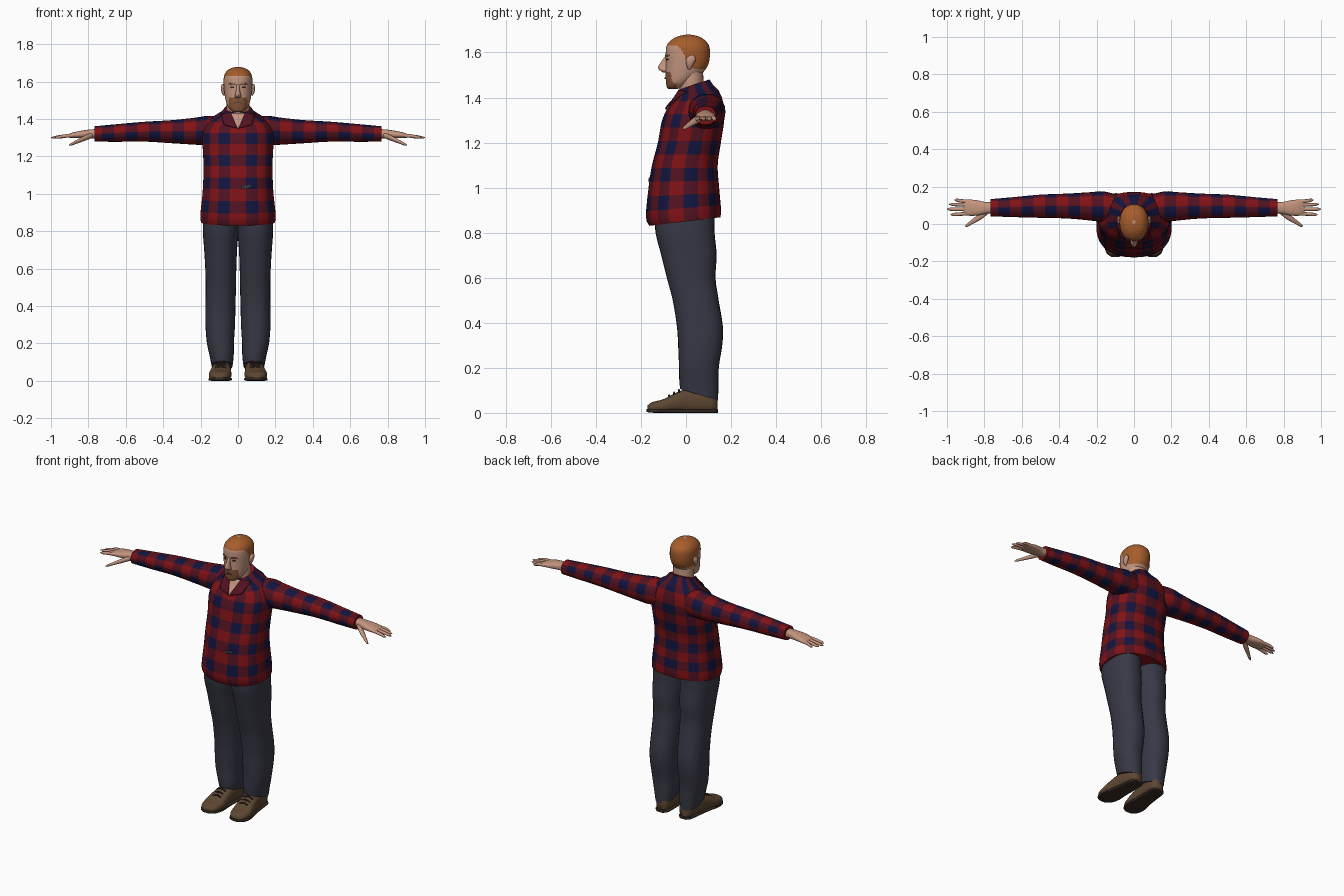
import bpy, bmesh, math
from mathutils import Vector
from mathutils.bvhtree import BVHTree

if "Cube" in bpy.data.objects:
    bpy.data.objects.remove(bpy.data.objects["Cube"])


def material(name, r, g, b):
    m = bpy.data.materials.new(name)
    m.use_nodes = True
    m.diffuse_color = (r, g, b, 1)
    m.node_tree.nodes["Principled BSDF"].inputs["Base Color"].default_value = (r, g, b, 1)
    return m


skin = material("skin", .55, .3, .21)
hair = material("ginger_hair", .38, .11, .025)
beard = material("brown_beard", .24, .09, .04)
red = material("plaid_red", .22, .006, .008)
maroon = material("plaid_maroon", .085, .006, .015)
navy = material("plaid_navy", .006, .007, .05)
cloth = material("charcoal_trousers", .04, .04, .062)
leather = material("brown_leather", .11, .062, .032)
sole_mat = material("dark_sole", .04, .025, .016)
dark = material("dark_detail", .03, .02, .016)
PLAID = [red, maroon, navy]


def finish(bm, name, mats, angle=50):
    bmesh.ops.remove_doubles(bm, verts=bm.verts, dist=1e-5)
    bmesh.ops.recalc_face_normals(bm, faces=bm.faces)
    me = bpy.data.meshes.new(name)
    bm.to_mesh(me)
    bm.free()
    for m in mats:
        me.materials.append(m)
    me.shade_smooth()
    me.set_sharp_from_angle(angle=math.radians(angle))
    ob = bpy.data.objects.new(name, me)
    bpy.context.collection.objects.link(ob)
    return ob


def sample(rows, t):
    """Smooth curve through the rows, keyed by their first number."""
    k = max(i for i in range(len(rows) - 1) if rows[i][0] <= t or i == 0)
    a, b = rows[k], rows[k + 1]
    p, q = rows[max(k - 1, 0)], rows[min(k + 2, len(rows) - 1)]
    h = b[0] - a[0]
    u = (t - a[0]) / h
    out = []
    for c in range(1, len(a)):
        ma = (b[c] - p[c]) / (b[0] - p[0]) * h
        mb = (q[c] - a[c]) / (q[0] - a[0]) * h
        out.append((2*u**3 - 3*u*u + 1) * a[c] + (u**3 - 2*u*u + u) * ma
                   + (3*u*u - 2*u**3) * b[c] + (u**3 - u*u) * mb)
    return out


def loft(name, rows, mats, axis="z", rings=16, cols=24, power=2.0,
         side=1, warp=None, rule=None, angle=50):
    """Rows are (position, centre a, radius a, centre b, radius b) along an axis."""
    bm = bmesh.new()
    grid = []
    for i in range(rings + 1):
        t = rows[0][0] + (rows[-1][0] - rows[0][0]) * i / rings
        ca, ra, cb, rb = sample(rows, t)
        ring = []
        for j in range(cols):
            w = math.tau * j / cols
            c, s = math.cos(w), math.sin(w)
            a = ca + ra * math.copysign(abs(c) ** (2 / power), c)
            b = cb + rb * math.copysign(abs(s) ** (2 / power), s)
            p = Vector({"z": (a, b, t), "x": (t, a, b), "y": (a, t, b)}[axis])
            if warp:
                p = warp(p)
            p.x *= side
            ring.append(bm.verts.new(p))
        grid.append(ring)
    for i in range(rings):
        for j in range(cols):
            k = (j + 1) % cols
            f = bm.faces.new((grid[i][j], grid[i][k], grid[i + 1][k], grid[i + 1][j]))
            if rule:
                f.material_index = rule(i, j, f.calc_center_median())
    bm.faces.new(grid[0])
    bm.faces.new(grid[-1])
    return finish(bm, name, mats, angle)


def decal(name, target, corners, mat, lift=.003, thick=.003, n=6):
    """Thin plate laid on the front of a part; corners are four (x, z) points."""
    tree = BVHTree.FromPolygons([v.co for v in target.data.vertices],
                                [p.vertices[:] for p in target.data.polygons])
    bm = bmesh.new()
    p0, p1, p2, p3 = [Vector((x, 0, z)) for x, z in corners]
    g = []
    for i in range(n + 1):
        for j in range(n + 1):
            p = p0.lerp(p1, i / n).lerp(p3.lerp(p2, i / n), j / n)
            hit = tree.ray_cast(Vector((p.x, -1, p.z)), Vector((0, 1, 0)))[0]
            hit = hit or tree.find_nearest(p)[0]
            g.append(bm.verts.new(hit - Vector((0, lift, 0))))
    for i in range(n):
        for j in range(n):
            k = i * (n + 1) + j
            bm.faces.new((g[k], g[k + n + 1], g[k + n + 2], g[k + 1]))
    ob = finish(bm, name, [mat])
    mod = ob.modifiers.new("thickness", "SOLIDIFY")
    mod.thickness, mod.offset = thick, 0
    return ob


def plaid(i, j, c):
    return (i // 3) % 2 + (j // 3 + 1) % 2


# Shirt body: slanted hem, and a collar that rises at the back
def shirt_warp(p):
    low = max(0, 1 - (p.z - .85) / .2)
    high = max(0, (p.z - 1.36) / .1)
    p.z += p.y * (.12 * low + .4 * high)
    return p


shirt = loft("shirt", [
    (.85, 0, .198, -.005, .158), (.88, 0, .202, -.011, .167), (1, 0, .19, -.01, .157),
    (1.1, 0, .185, -.005, .146), (1.2, 0, .186, .015, .14), (1.3, 0, .19, .032, .138),
    (1.36, 0, .175, .045, .123), (1.4, 0, .135, .05, .1), (1.425, 0, .088, .042, .078),
    (1.445, 0, .07, .038, .066)], PLAID, rings=30, cols=54, power=2.35,
    warp=shirt_warp, rule=plaid)

# Open neck, collar flaps and a small patch
decal("open_neck", shirt, [(0, 1.345), (0, 1.345), (.042, 1.43), (-.042, 1.43)], skin)
decal("shirt_patch", shirt, [(.02, 1.025), (.075, 1.035), (.075, 1.05), (.02, 1.04)], cloth)
for s, label in ((1, "left"), (-1, "right")):
    decal(label + "_collar", shirt, [(s * .004, 1.35), (s * .075, 1.37),
          (s * .09, 1.425), (s * .04, 1.435)], maroon, lift=.008, thick=.006)

# Neck and head with hair and beard painted by position
loft("neck", [(1.34, 0, .062, .035, .055), (1.44, 0, .062, .025, .055),
              (1.53, 0, .06, .025, .05)], [skin], rings=8)


def head_rule(i, j, c):
    u = min(1, max(0, (c.y + .045) / .085))
    if c.z > 1.63 - .105 * u * u * (3 - 2 * u):
        return 1
    mouth = abs(c.x) < .02 and 1.482 < c.z < 1.49
    chin = c.y < -.04 and abs(c.x) < .05 and c.z < 1.513 and not mouth
    return 2 if chin else 0


head = loft("head", [
    (1.437, 0, .02, -.06, .018), (1.445, 0, .038, -.05, .035), (1.47, 0, .056, -.032, .057),
    (1.51, 0, .068, -.008, .083), (1.55, 0, .074, .005, .095), (1.6, 0, .077, .008, .098),
    (1.635, 0, .073, .008, .092), (1.66, 0, .056, .009, .068), (1.673, 0, .034, .01, .041),
    (1.679, 0, .008, .01, .01)], [skin, hair, beard], rings=60, cols=64, power=2.15,
    rule=head_rule)
loft("nose", [(1.511, 0, .008, -.09, .012), (1.52, 0, .019, -.095, .021),
              (1.532, 0, .015, -.097, .028), (1.555, 0, .01, -.094, .019),
              (1.585, 0, .008, -.085, .006)], [skin], rings=12, cols=16)
decal("mouth", head, [(-.018, 1.483), (.018, 1.483), (.016, 1.488), (-.016, 1.488)], dark)

for s, label in ((1, "left"), (-1, "right")):
    decal(label + "_eye", head, [(s * .02, 1.565), (s * .042, 1.566),
          (s * .038, 1.574), (s * .024, 1.574)], dark, lift=.001)
    decal(label + "_eyebrow", head, [(s * .014, 1.581), (s * .05, 1.584),
          (s * .046, 1.592), (s * .016, 1.588)], beard)
    loft(label + "_ear", [(1.525, .075, .003, .015, .005), (1.54, .078, .009, .016, .013),
         (1.57, .081, .011, .022, .022), (1.588, .081, .004, .026, .009)],
         [skin], rings=8, cols=12, side=s)

    # Sleeve, palm, fingers and thumb
    loft(label + "_sleeve", [
        (.1, .09, .07, 1.34, .075), (.17, .093, .082, 1.338, .078), (.22, .094, .077, 1.335, .073),
        (.35, .096, .067, 1.332, .062), (.5, .095, .062, 1.332, .053),
        (.65, .09, .053, 1.325, .047), (.768, .087, .046, 1.32, .041)],
        PLAID, axis="x", rings=32, side=s, power=2.2, rule=plaid)
    loft(label + "_palm", [
        (.74, .088, .032, 1.32, .026), (.79, .086, .031, 1.32, .024), (.84, .086, .041, 1.317, .02),
        (.89, .088, .043, 1.312, .014), (.912, .09, .036, 1.309, .007)],
        [skin], axis="x", rings=12, side=s, power=2.5)
    for finger, y, tip, spread in (("index", .056, .982, -.006), ("middle", .079, 1, 0),
                                   ("ring", .101, .988, .004), ("little", .12, .96, .008)):
        loft(f"{label}_{finger}_finger", [
            (.875, y, .01, 1.312, .01), (.93, y + spread / 2, .0095, 1.308, .0095),
            (tip - .012, y + spread, .008, 1.301, .007), (tip, y + spread, .002, 1.3, .002)],
            [skin], axis="x", rings=8, cols=10, side=s)
    loft(label + "_thumb", [
        (.775, .07, .012, 1.315, .015), (.82, .042, .019, 1.297, .014),
        (.865, .012, .013, 1.277, .01), (.893, -.007, .009, 1.264, .007),
        (.904, -.012, .002, 1.26, .002)], [skin], axis="x", rings=10, cols=12, side=s)

    # Trouser leg, cut higher over the instep
    def cuff_warp(p):
        p.z -= .3 * (p.y - .06) * max(0, 1 - (p.z - .08) / .15)
        return p

    loft(label + "_trouser_leg", [
        (.08, .085, .056, .058, .084), (.13, .087, .064, .057, .087), (.2, .094, .072, .057, .088),
        (.3, .095, .079, .063, .098), (.38, .094, .08, .062, .102), (.5, .092, .081, .043, .102),
        (.6, .092, .083, .023, .108), (.7, .093, .088, .013, .123), (.8, .093, .095, -.004, .131),
        (.9, .093, .094, -.008, .134)], [cloth], rings=32, cols=28, power=2.3,
        side=s, warp=cuff_warp)

    # Shoe with sole, heel and laces, toes turned slightly out
    def flat_bottom(p):
        p.z = max(p.z, .012)
        return p

    loft(label + "_shoe", [
        (-.172, .1, .02, .02, .012), (-.155, .099, .045, .024, .022), (-.1, .096, .06, .03, .031),
        (-.05, .092, .056, .043, .044), (0, .088, .05, .052, .053), (.08, .082, .045, .053, .053),
        (.125, .08, .037, .047, .047), (.14, .08, .022, .042, .035)],
        [leather], axis="y", rings=24, side=s, power=2.6, warp=flat_bottom)
    loft(label + "_sole", [
        (-.176, .1, .022, .011, .007), (-.155, .099, .049, .009, .008), (-.1, .096, .063, .008, .008),
        (-.03, .09, .054, .008, .008), (.06, .083, .048, .008, .008),
        (.125, .08, .041, .008, .008), (.143, .08, .024, .008, .008)],
        [sole_mat], axis="y", rings=20, side=s, power=5)
    for k in range(3):
        y, z = -.075 + k * .022, .078 + k * .012
        loft(f"{label}_lace_{k + 1}", [(.062, y, .004, z - .01, .004), (.092, y, .004, z, .005),
             (.122, y, .004, z - .01, .004)], [dark], axis="x", rings=6, cols=8, side=s)
